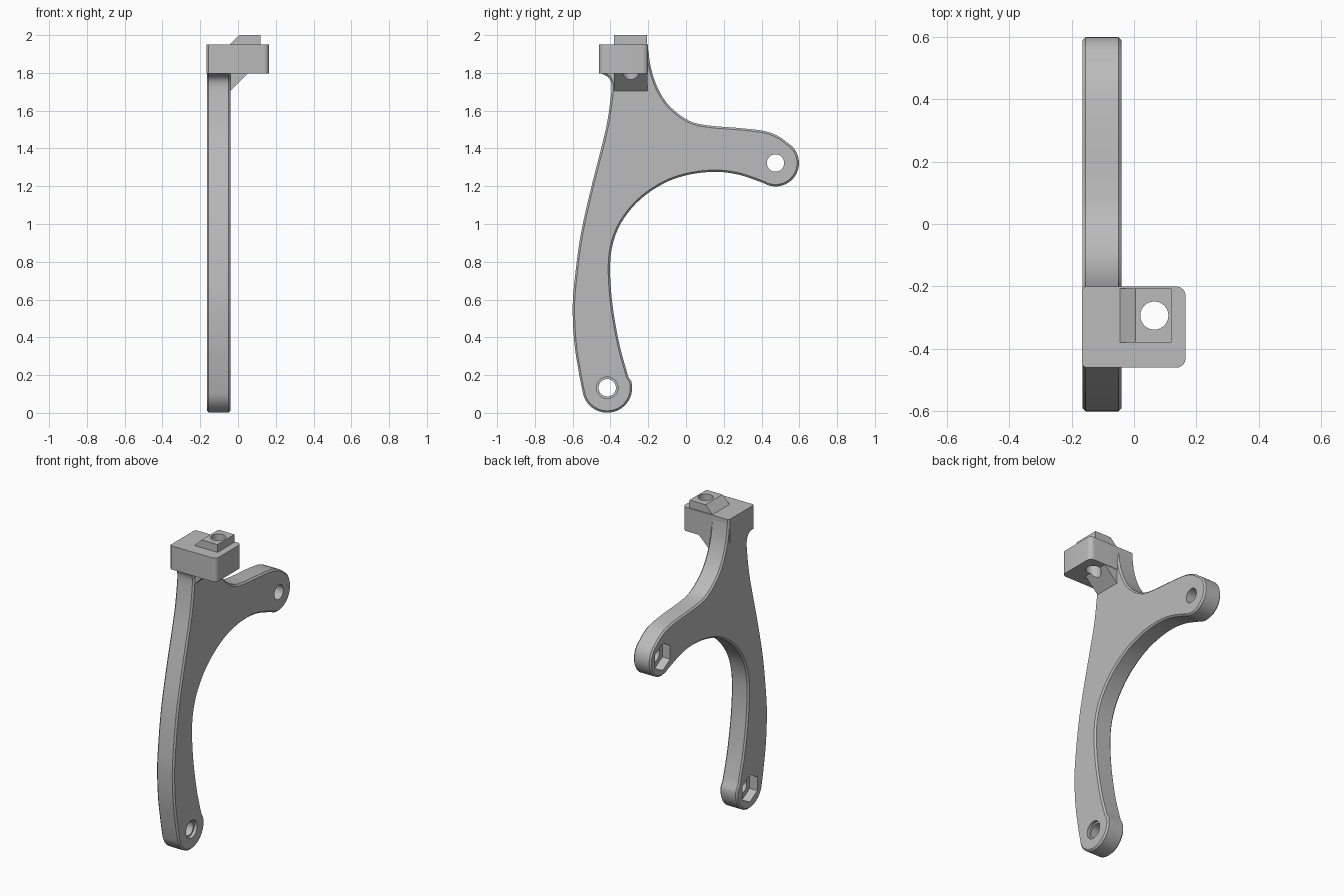
import bpy, bmesh, math
from mathutils import Vector

old = bpy.data.objects.get("Cube")
if old:
    bpy.data.objects.remove(old, do_unlink=True)

grey = bpy.data.materials.new("plain_grey")
grey.use_nodes = True
colour = (0.5, 0.5, 0.5, 1)
grey.diffuse_color = colour
grey.node_tree.nodes["Principled BSDF"].inputs["Base Color"].default_value = colour


def prism(name, points, place, chamfer=0.0):
    """Extrude a 2D outline; place(u, v, end) gives the 3D point of each end."""
    bm = bmesh.new()
    rings = [[bm.verts.new(place(u, v, e)) for u, v in points] for e in (0, 1)]
    caps = [bm.faces.new(r) for r in rings]
    for i in range(len(points)):
        j = (i + 1) % len(points)
        bm.faces.new((rings[0][i], rings[0][j], rings[1][j], rings[1][i]))
    bmesh.ops.recalc_face_normals(bm, faces=bm.faces[:])
    if chamfer:
        rim = [e for cap in caps for e in cap.edges]
        bmesh.ops.bevel(bm, geom=rim, offset=chamfer, segments=1, affect='EDGES')
    mesh = bpy.data.meshes.new(name)
    bm.to_mesh(mesh)
    bm.free()
    ob = bpy.data.objects.new(name, mesh)
    bpy.context.collection.objects.link(ob)
    mesh.materials.append(grey)
    return ob


def arc(cu, cv, r, start, end, n):
    step = math.radians(end - start) / n
    a0 = math.radians(start)
    return [(cu + r * math.cos(a0 + step * i), cv + r * math.sin(a0 + step * i))
            for i in range(n + 1)]


def spline(pts, n=5):
    """Smooth curve through the points."""
    p = [Vector(q) for q in pts]
    p = [2 * p[0] - p[1]] + p + [2 * p[-1] - p[-2]]
    out = []
    for a, b, c, d in zip(p, p[1:], p[2:], p[3:]):
        for k in range(n):
            t = k / n
            q = 0.5 * (2 * b + (c - a) * t + (2 * a - 5 * b + 4 * c - d) * t * t
                       + (3 * b - a - 3 * c + d) * t ** 3)
            out.append(tuple(q))
    return out + [tuple(pts[-1])]


def along_x(x0, x1):
    return lambda y, z, e: (x1 if e else x0, y, z)


def along_y(y0, y1):
    return lambda x, z, e: (x, y1 if e else y0, z)


def along_z(z0, z1):
    return lambda x, y, e: (x, y, z1 if e else z0)


def cut(ob, cutter):
    cutter.hide_render = True
    cutter.hide_viewport = True
    mod = ob.modifiers.new("cut", 'BOOLEAN')
    mod.operation = 'DIFFERENCE'
    mod.solver = 'EXACT'
    mod.object = cutter


# Curved two-armed plate, outlined in y and z
LEFT, RIGHT = -0.165, -0.04
low, high = (-0.417, 0.133), (0.474, 1.323)
front_edge = spline([(-0.45, 1.798), (-0.41, 1.775), (-0.394, 1.735), (-0.4, 1.656),
                     (-0.42, 1.524), (-0.458, 1.365), (-0.505, 1.18), (-0.558, 0.94),
                     (-0.59, 0.7), (-0.6, 0.545), (-0.59, 0.36), (-0.565, 0.2)])
inner_edge = spline([(-0.305, 0.19), (-0.352, 0.36), (-0.389, 0.571), (-0.402, 0.757),
                     (-0.389, 0.889), (-0.341, 1.01), (-0.246, 1.127), (-0.114, 1.217),
                     (0.02, 1.262), (0.161, 1.276), (0.283, 1.26), (0.41, 1.217)])
top_edge = spline([(0.537, 1.43), (0.49, 1.464), (0.415, 1.492), (0.283, 1.508),
                   (0.124, 1.521), (0.02, 1.545), (-0.077, 1.614), (-0.14, 1.7),
                   (-0.183, 1.815), (-0.204, 1.949)])
outline = (front_edge + arc(*low, 0.132, 193, 375, 28) + inner_edge
           + arc(*high, 0.124, 250, 410, 24) + top_edge + [(-0.45, 1.949)])
plate = prism("curved_plate", outline, along_x(LEFT, RIGHT), chamfer=0.01)

# Bolt holes with hexagonal nut pockets on the outer face
for label, centre in (("lower", low), ("upper", high)):
    cut(plate, prism(label + "_hole_cutter", arc(*centre, 0.046, 0, 360, 32)[:-1],
                     along_x(-0.3, 0.1)))
    cut(plate, prism(label + "_nut_cutter", arc(*centre, 0.088, 30, 390, 6)[:-1],
                     along_x(-0.3, -0.11)))
cut(plate, prism("lower_recess_cutter", arc(*low, 0.057, 0, 360, 32)[:-1],
                 along_x(RIGHT - 0.02, 0.1)))

# Head block, rounded on the far corners
block_outline = ([(-0.166, -0.45), (-0.156, -0.46)] + arc(0.135, -0.43, 0.03, -90, 0, 6)
                 + arc(0.135, -0.23, 0.03, 0, 90, 6) + [(-0.156, -0.2), (-0.166, -0.21)])
block = prism("head_block", block_outline, along_z(1.797, 1.95))

# Raised key on top and sloped gusset below
key = prism("top_key", [(-0.045, 1.945), (-0.045, 1.95), (0.005, 2.0),
                        (0.12, 2.0), (0.12, 1.945)], along_y(-0.38, -0.207))
gusset = prism("gusset", [(-0.06, 1.685), (0.06, 1.805), (-0.06, 1.805)],
               along_y(-0.38, -0.203))

# Vertical hole through the head
head_hole = prism("head_hole_cutter", arc(0.065, -0.293, 0.045, 0, 360, 40)[:-1],
                  along_z(1.5, 2.2))
for part in (block, key, gusset):
    cut(part, head_hole)

# Smooth shading with sharp edges
for part in (plate, block, key, gusset):
    bpy.ops.object.select_all(action='DESELECT')
    bpy.context.view_layer.objects.active = part
    part.select_set(True)
    for mod in list(part.modifiers):
        bpy.ops.object.modifier_apply(modifier=mod.name)
    bpy.ops.object.shade_smooth_by_angle(angle=math.radians(30))
